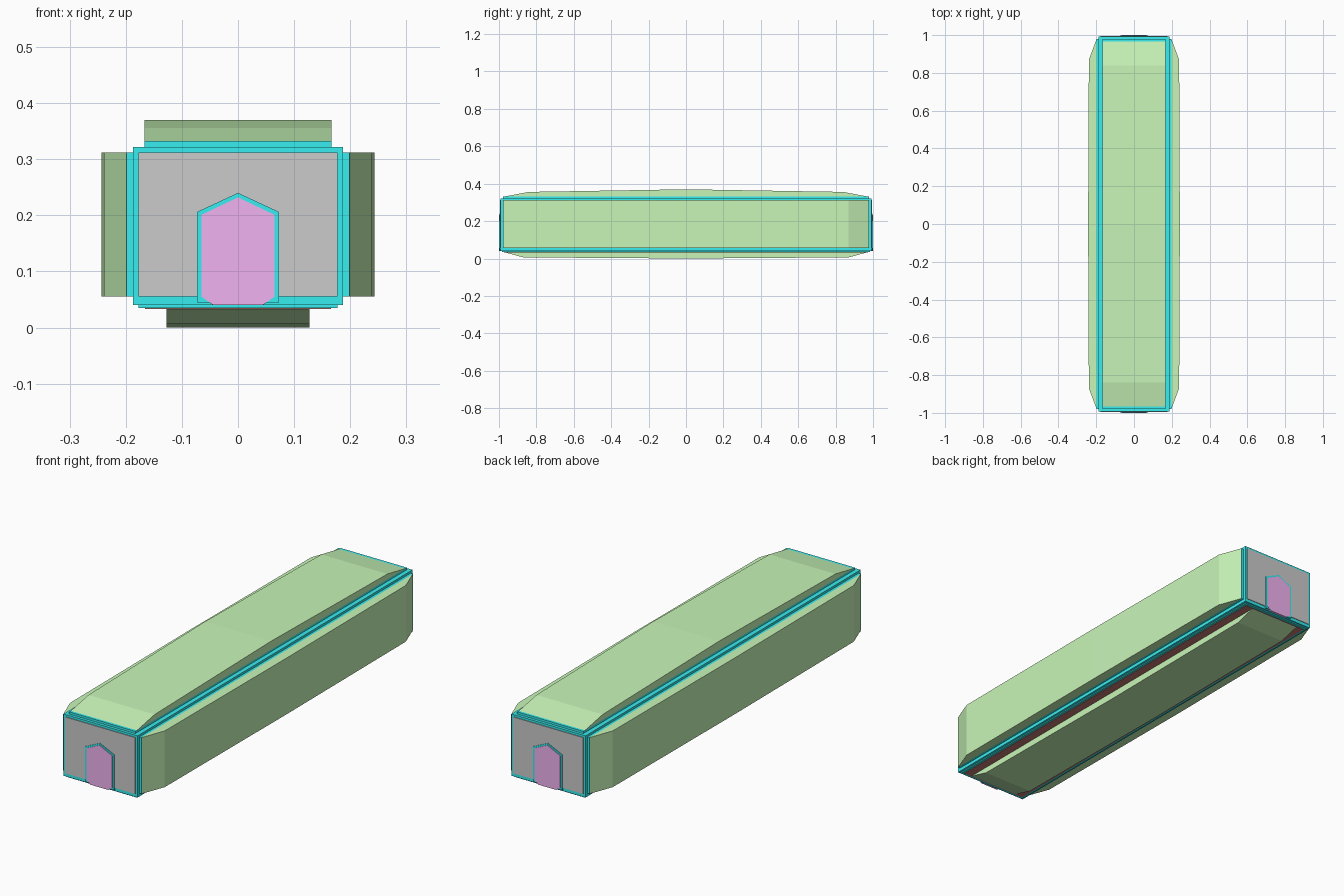
import bpy, bmesh
from mathutils import Vector

if "Cube" in bpy.data.objects:
    bpy.data.objects.remove(bpy.data.objects["Cube"])


def material(name, rgb):
    m = bpy.data.materials.new(name)
    m.diffuse_color = (*rgb, 1)
    m.use_nodes = True
    m.node_tree.nodes["Principled BSDF"].inputs["Base Color"].default_value = m.diffuse_color
    return m


CYAN = material("cyan", (0.04, 0.85, 0.87))
GREEN = material("green", (0.58, 0.92, 0.48))
PINK = material("pink", (0.88, 0.45, 0.88))
RED = material("dark_red", (0.55, 0.2, 0.18))


def prism(name, profile, place, a, b, mat=None):
    """Extrude a 2D profile from depth a to depth b; place(u, v, d) gives the 3D point."""
    bm = bmesh.new()
    rings = [[bm.verts.new(place(u, v, d)) for u, v in profile] for d in (a, b)]
    n = len(profile)
    for r in rings:
        bm.faces.new(r)
    for i in range(n):
        j = (i + 1) % n
        bm.faces.new((rings[0][i], rings[0][j], rings[1][j], rings[1][i]))
    bmesh.ops.recalc_face_normals(bm, faces=bm.faces)
    me = bpy.data.meshes.new(name)
    bm.to_mesh(me)
    bm.free()
    ob = bpy.data.objects.new(name, me)
    bpy.context.collection.objects.link(ob)
    if mat:
        me.materials.append(mat)
    return ob


def box(name, x, y, z0, z1, mat):
    return prism(name, [(-x, -y), (x, -y), (x, y), (-x, y)],
                 lambda u, v, d: Vector((u, v, d)), z0, z1, mat)


# Stepped frame: overlapping boxes merged into one shell
frame = box("stepped_frame", 0.187, 0.992, 0.04, 0.322, CYAN)
steps = [box("side_step", 0.199, 0.979, 0.055, 0.312, CYAN),
         box("top_bottom_step", 0.167, 0.979, 0.06, 0.332, CYAN),
         box("bottom_step", 0.177, 0.985, 0.035, 0.1, CYAN)]
for s in steps:
    mod = frame.modifiers.new(s.name, 'BOOLEAN')
    mod.operation = 'UNION'
    mod.solver = 'EXACT'
    mod.object = s
    s.hide_render = True
    s.hide_viewport = True

# Underside plate
box("underside_plate", 0.166, 0.972, 0.033, 0.05, RED)


def bulge(base, shoulder, peak, y_end, y_shoulder):
    """Outline of a shallow bulging panel along y."""
    return [(-y_end, base), (-y_shoulder, shoulder), (0, peak),
            (y_shoulder, shoulder), (y_end, base)]


# Bulging outer panels
along_x = lambda u, v, d: Vector((d, u, v))
prism("top_panel", bulge(0.331, 0.356, 0.37, 0.972, 0.84), along_x, -0.167, 0.167, GREEN)
prism("bottom_panel", bulge(0.034, 0.006, 0.0, 0.972, 0.87), along_x, -0.127, 0.127, GREEN)
for s, side in ((1, "right"), (-1, "left")):
    prism(side + "_panel", bulge(0.198, 0.239, 0.243, 0.979, 0.87),
          lambda u, v, d: Vector((s * v, u, d)), 0.055, 0.312, GREEN)

# End walls with a pointed doorway at front and back
door = [(-0.044, 0.04), (0.044, 0.04), (0.065, 0.055), (0.065, 0.201),
        (0, 0.232), (-0.065, 0.201), (-0.065, 0.055)]
surround = [(-0.073, 0.045), (0.073, 0.045), (0.073, 0.206), (0, 0.24), (-0.073, 0.206)]
wall = [(-0.177, 0.055), (0.177, 0.055), (0.177, 0.312), (-0.177, 0.312)]
for s, end in ((-1, "front"), (1, "back")):
    face = lambda u, v, d: Vector((u, s * d, v))
    prism(end + "_wall", wall, face, 0.985, 0.995, None)
    prism(end + "_door_surround", surround, face, 0.985, 0.998, CYAN)
    prism(end + "_door", door, face, 0.985, 1.0, PINK)
